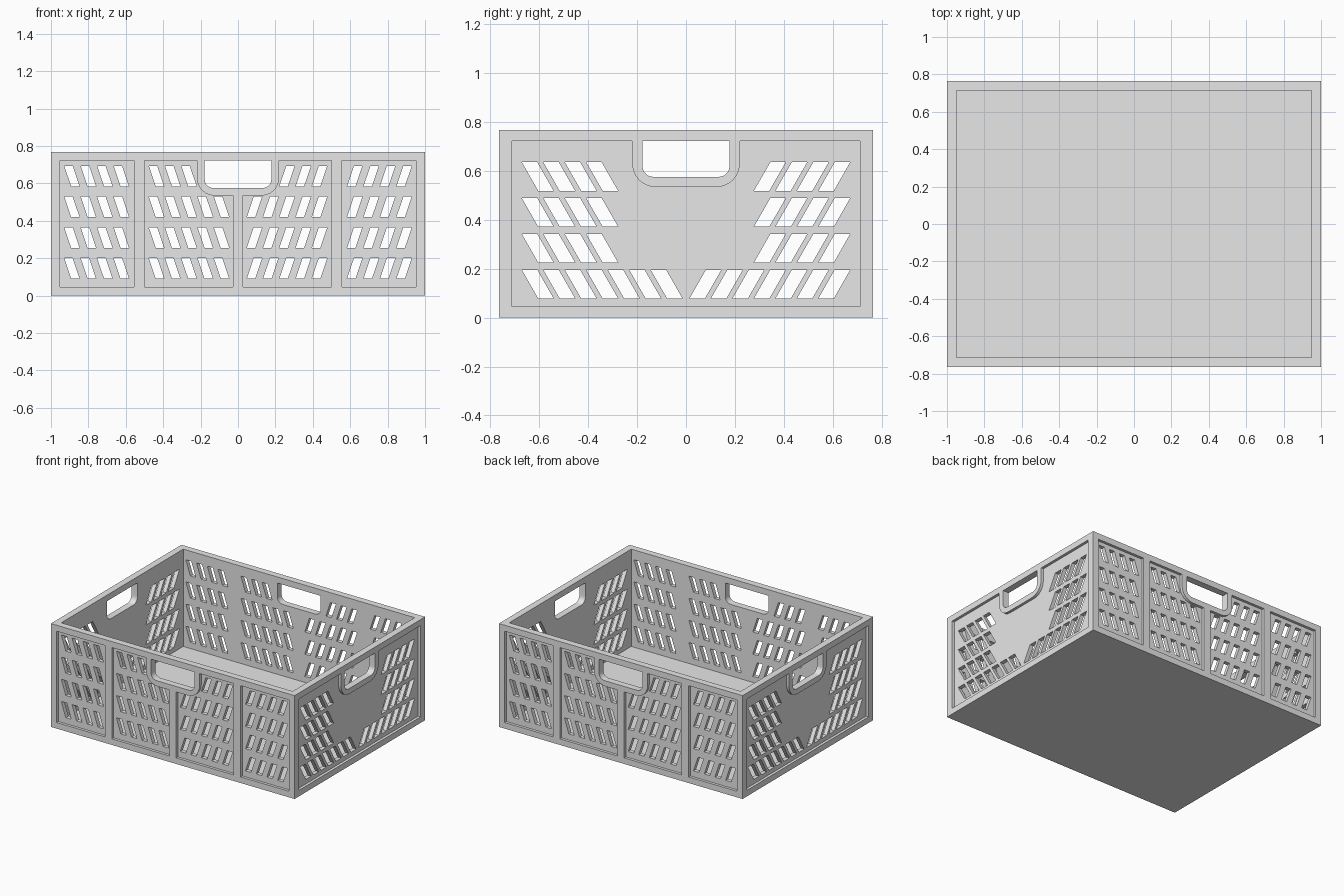
import bpy, bmesh
from math import sin, cos, pi

cube = bpy.data.objects.get("Cube")
if cube:
    bpy.data.objects.remove(cube, do_unlink=True)

HX, HY, H = 1.0, 0.765, 0.767      # half length, half width, height
WALL, RIM, RECESS = 0.05, 0.045, 0.02
TOP = H - RIM
HOLE_W, HOLE_Z, HOLE_R = 0.178, 0.575, 0.045
BOSS_W, BOSS_Z, BOSS_R = 0.22, 0.534, 0.095

grey = bpy.data.materials.new("grey_plastic")
grey.use_nodes = True
grey.diffuse_color = (0.8, 0.8, 0.8, 1)
grey.node_tree.nodes["Principled BSDF"].inputs["Base Color"].default_value = grey.diffuse_color


def make_object(name, bm):
    bmesh.ops.recalc_face_normals(bm, faces=bm.faces)
    mesh = bpy.data.meshes.new(name)
    bm.to_mesh(mesh)
    bm.free()
    mesh.materials.append(grey)
    obj = bpy.data.objects.new(name, mesh)
    bpy.context.collection.objects.link(obj)
    return obj


def add_prism(bm, outline, to_world, near, far):
    """Extrude an outline drawn on a wall between two depths."""
    rings = [[bm.verts.new(to_world(u, z, d)) for u, z in outline] for d in (near, far)]
    n = len(outline)
    bm.faces.new(rings[0])
    bm.faces.new(rings[1][::-1])
    for i in range(n):
        j = (i + 1) % n
        bm.faces.new((rings[0][i], rings[0][j], rings[1][j], rings[1][i]))


def rect(u0, u1, z0, z1):
    return [(u0, z0), (u1, z0), (u1, z1), (u0, z1)]


def flip(outline):
    return [(-u, z) for u, z in reversed(outline)]


def corner(half_width, bottom, radius, steps=6):
    """Rounded lower corner, from the vertical side to the bottom edge."""
    return [(half_width - radius + radius * cos(a), bottom + radius - radius * sin(a))
            for a in (pi / 2 * i / steps for i in range(steps + 1))]


def slots(start, count, width, lean, pitch, z0, height):
    """Row of leaning slots, running inwards from the outer end."""
    return [[(u - lean - width, z0), (u - lean, z0), (u, z0 + height), (u - width, z0 + height)]
            for u in (start - pitch * i for i in range(count))]


# Handle opening and its raised surround
hole_half = [(HOLE_W, TOP)] + corner(HOLE_W, HOLE_Z, HOLE_R)
handle = hole_half + flip(hole_half)
boss_half = [(BOSS_W, TOP)] + corner(BOSS_W, BOSS_Z, BOSS_R)

# Recessed panels: four on each long wall, one on each short wall
mid_panel = [(0.028, RIM), (0.5, RIM), (0.5, TOP)] + boss_half + [(0.028, BOSS_Z)]
long_panels = [rect(0.557, 0.953, RIM, TOP), mid_panel]
long_panels += [flip(p) for p in long_panels]
side_half = [(0.712, RIM), (0.712, TOP)] + boss_half
side_panels = [side_half + flip(side_half)]

# Slots on one half of each wall, mirrored to the other half
long_slots, side_slots = [], []
for row in range(4):
    z = 0.09 + 0.1645 * row
    long_slots += slots(0.929, 4, 0.045, 0.037, 0.088, z, 0.11)
    long_slots += slots(0.477, 3 if row == 3 else 5, 0.045, 0.037, 0.087, z, 0.11)
    side_slots += slots(0.671, 4 if row else 7, 0.063, 0.067, 0.0878, 0.078 + 0.1467 * row, 0.117)
long_slots += [flip(s) for s in long_slots]
side_slots += [flip(s) for s in side_slots]

# Cutters for all four walls
panel_bm, opening_bm = bmesh.new(), bmesh.new()
for sign in (-1, 1):
    def on_long(u, z, d, s=sign):
        return (u, s * (HY - d), z)

    def on_side(u, z, d, s=sign):
        return (s * (HX - d), u, z)

    for place, panels, holes in ((on_long, long_panels, long_slots),
                                 (on_side, side_panels, side_slots)):
        for outline in panels:
            add_prism(panel_bm, outline, place, -0.03, RECESS)
        for outline in holes + [handle]:
            add_prism(opening_bm, outline, place, -0.04, WALL + 0.03)


def flat(x, y, z):
    return (x, y, z)


def add_box(bm, hx, hy, z0, z1):
    add_prism(bm, [(-hx, -hy), (hx, -hy), (hx, hy), (-hx, hy)], flat, z0, z1)


body_bm, cavity_bm = bmesh.new(), bmesh.new()
add_box(body_bm, HX, HY, 0, H)
add_box(cavity_bm, HX - WALL, HY - WALL, RIM, H + 0.1)
body = make_object("crate_body", body_bm)
cutters = [make_object("cavity_cutter", cavity_bm),
           make_object("panel_cutter", panel_bm),
           make_object("opening_cutter", opening_bm)]

# Carve the crate, then bake the result and drop the cutters
for cutter in cutters:
    cutter.hide_render = True
    mod = body.modifiers.new(cutter.name, "BOOLEAN")
    mod.operation = "DIFFERENCE"
    mod.solver = "EXACT"
    mod.object = cutter
bpy.context.view_layer.update()
carved = bpy.data.meshes.new_from_object(body.evaluated_get(bpy.context.evaluated_depsgraph_get()))
body.modifiers.clear()
body.data = carved
body.data.name = "crate_body"
carved.materials.clear()
carved.materials.append(grey)
for cutter in cutters:
    bpy.data.objects.remove(cutter, do_unlink=True)

bpy.ops.object.select_all(action="DESELECT")
body.select_set(True)
bpy.context.view_layer.objects.active = body
bpy.ops.object.shade_smooth_by_angle(angle=pi / 9)
